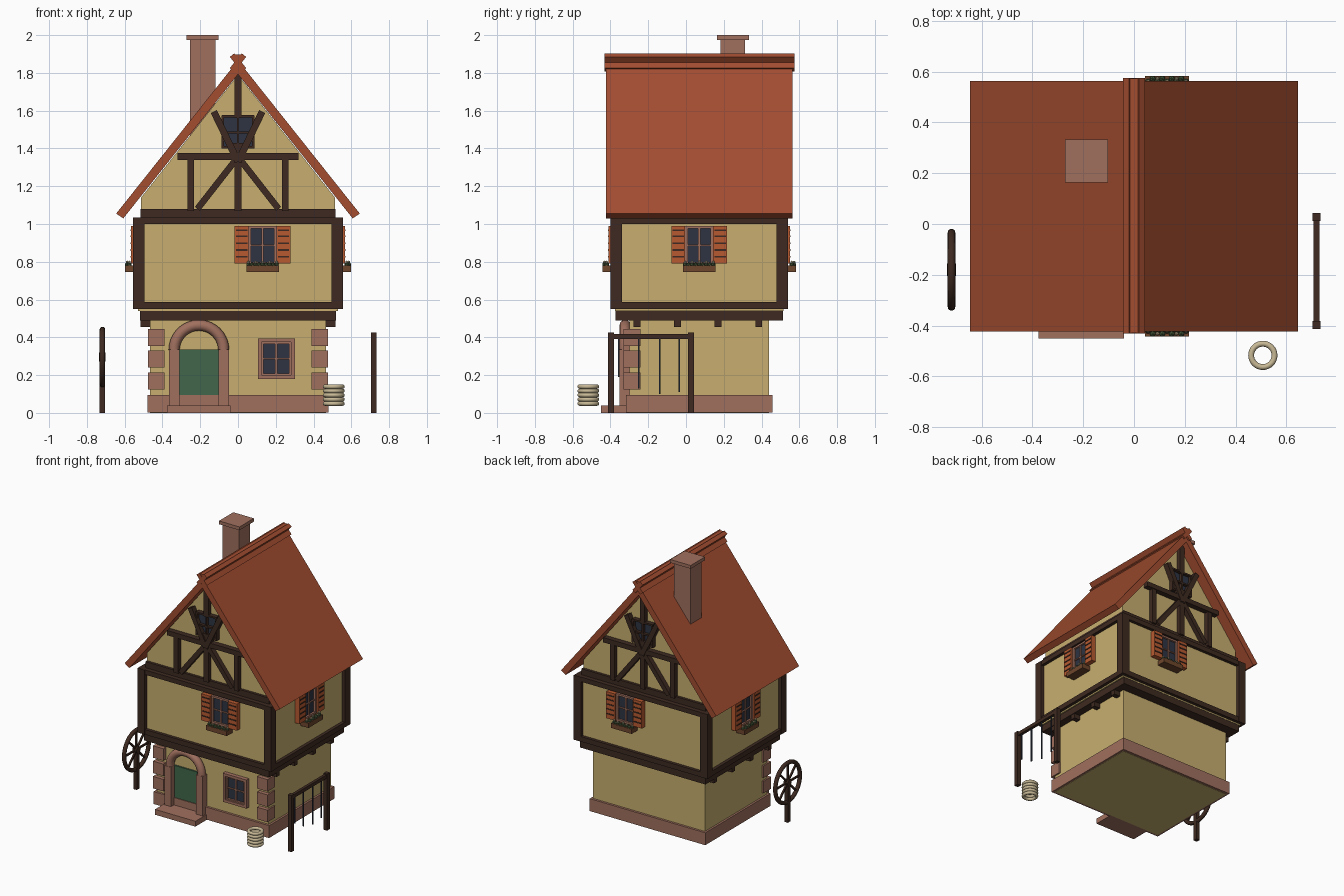
import bpy, bmesh, math
from mathutils import Matrix, Vector

if "Cube" in bpy.data.objects:
    bpy.data.objects.remove(bpy.data.objects["Cube"])


def material(name, *rgb):
    m = bpy.data.materials.new(name)
    m.use_nodes = True
    m.diffuse_color = (*rgb, 1)
    m.node_tree.nodes["Principled BSDF"].inputs["Base Color"].default_value = (*rgb, 1)
    return m


plaster = material("plaster", .58, .43, .16)
tile = material("roof_tile", .366, .075, .03)
timber = material("dark_timber", .048, .023, .015)
stone = material("pink_stone", .352, .162, .114)
green = material("door_green", .053, .133, .069)
glass = material("dark_glass", .026, .034, .054)
orange = material("shutter_orange", .479, .102, .03)
cream = material("cream", .578, .485, .305)
brown = material("planter_brown", .156, .061, .026)
leaf = material("leaf_green", .061, .102, .045)

MID = .07                       # depth of the house centre
HOUSE = Matrix.Translation((0, MID, 0))


def finish(name, bm, mat, M=Matrix(), smooth=False):
    bmesh.ops.recalc_face_normals(bm, faces=bm.faces)
    bm.transform(M)
    for f in bm.faces:
        f.smooth = smooth
    me = bpy.data.meshes.new(name)
    bm.to_mesh(me)
    bm.free()
    me.materials.append(mat)
    ob = bpy.data.objects.new(name, me)
    bpy.context.collection.objects.link(ob)
    return ob


def add_box(bm, center, size, rot=Matrix()):
    bmesh.ops.create_cube(bm, size=1, matrix=Matrix.Translation(center) @ rot @ Matrix.Diagonal((*size, 1)))


def boxes(name, mat, spans, M=Matrix()):
    """One object from boxes given as (x0, x1, y0, y1, z0, z1)."""
    bm = bmesh.new()
    for a, b, c, d, e, f in spans:
        add_box(bm, ((a + b) / 2, (c + d) / 2, (e + f) / 2), (b - a, d - c, f - e))
    return finish(name, bm, mat, M)


def slab(name, mat, x, y, z0, z1):
    return boxes(name, mat, [(-x, x, -y, y, z0, z1)], HOUSE)


def prism(name, mat, pts, y0, y1):
    bm = bmesh.new()
    face = bm.faces.new([bm.verts.new((x, y0, z)) for x, z in pts])
    out = bmesh.ops.extrude_face_region(bm, geom=[face])
    bmesh.ops.translate(bm, verts=[v for v in out["geom"] if isinstance(v, bmesh.types.BMVert)],
                        vec=(0, y1 - y0, 0))
    return finish(name, bm, mat)


def ring(name, mat, M, R, r, angle=math.tau, steps=32):
    """Round bar swept about the local z axis, starting from +x."""
    bm = bmesh.new()
    section = Matrix.Translation((R, 0, 0)) @ Matrix.Rotation(math.pi / 2, 4, 'X')
    bmesh.ops.create_circle(bm, segments=12, radius=r, matrix=section)
    bmesh.ops.spin(bm, geom=bm.verts[:] + bm.edges[:], cent=(0, 0, 0), axis=(0, 0, 1),
                   angle=angle, steps=steps)
    bmesh.ops.remove_doubles(bm, verts=bm.verts, dist=.0005)
    return finish(name, bm, mat, M, True)


def side(angle):
    return HOUSE @ Matrix.Rotation(math.radians(angle), 4, 'Z')


# Ground floor: walls, plinth and corner stones
slab("ground_walls", plaster, .465, .37, 0, .5)
slab("plinth", stone, .48, .387, .002, .095)
boxes("corner_stones", stone, [
    (s * .433 - .043, s * .433 + .043, -.33, -.24, z, z + .09)
    for s in (-1, 1) for z in (.125, .24, .355)])

# Jetty: joists and sill
boxes("floor_joists", timber, [(-.515, .515, y - .018, y + .018, .455, .495)
                               for y in (-.26, -.045, .17, .385)])
slab("jetty_sill", timber, .52, .443, .49, .552)

# Upper storey: walls and timber frame
slab("upper_walls", plaster, .53, .445, .54, 1.03)
slab("frame_bottom", timber, .553, .468, .55, .588)
slab("frame_top", timber, .553, .468, 1.0, 1.035)
boxes("corner_posts", timber, [
    (sx * .525 - .03, sx * .525 + .03, sy * .44 - .03, sy * .44 + .03, .55, 1.034)
    for sx in (-1, 1) for sy in (-1, 1)], HOUSE)
slab("gable_plate", timber, .515, .435, 1.03, 1.08)

# Gable walls and roof
prism("gable_walls", plaster, [(-.513, 1.07), (.513, 1.07), (.513, 1.14), (0, 1.79), (-.513, 1.14)],
      MID - .415, MID + .415)
prism("roof", tile, [(-.645, 1.055), (0, 1.866), (.645, 1.055), (.607, 1.03), (0, 1.793), (-.607, 1.03)],
      MID - .493, MID + .493)
bm = bmesh.new()
for s in (-1, 1):
    add_box(bm, (0, MID + .002, 1.855), (.1, 1.005, .03), Matrix.Rotation(s * math.radians(51), 4, 'Y'))
add_box(bm, (0, MID + .002, 1.87), (.03, 1.0, .055))
finish("roof_ridge", bm, tile)

# Chimney
boxes("chimney", stone, [(-.255, -.12, .182, .312, 1.35, 1.98), (-.272, -.102, .163, .333, 1.975, 2.0)])


def gable_timbers(M):
    bm = bmesh.new()

    def beam(x0, z0, x1, z1, w, y=-.43):
        d = Vector((x1 - x0, 0, z1 - z0))
        add_box(bm, ((x0 + x1) / 2, y, (z0 + z1) / 2), (d.length, .04, w),
                Matrix.Rotation(-math.atan2(d.z, d.x), 4, 'Y'))
    beam(-.32, 1.357, .32, 1.357, .036, -.437)
    beam(0, 1.07, 0, 1.4, .038)
    beam(0, 1.56, 0, 1.8, .038)
    for s in (-1, 1):
        beam(s * .25, 1.07, s * .25, 1.35, .036)
        beam(s * .215, 1.08, 0, 1.355, .034)
        beam(0, 1.33, s * .128, 1.595, .036, -.44)
        beam(s * .08, 1.4, s * .08, 1.575, .014)
    for z in (1.407, 1.485, 1.57):
        beam(-.085, z, .085, z, .012)
    beam(0, 1.4, 0, 1.575, .012)
    beam(-.05, 1.41, .05, 1.41, .04)
    finish("gable_timbers", bm, timber, M)
    boxes("attic_glass", glass, [(-.08, .08, -.428, -.41, 1.4, 1.57)], M)


for a in (0, 180):
    gable_timbers(side(a))


def window(name, M, u, wall, z0, z1, w):
    """Glazed frame with a cross bar; the wall face lies at local y = -wall."""
    zm, t = (z0 + z1) / 2, .014
    boxes(name + "_glass", glass, [(u - w, u + w, -wall - .008, -wall + .01, z0, z1)], M)
    y0, y1 = -wall - .022, -wall + .01
    spans = [(u + s * (w - t / 2) - t / 2, u + s * (w - t / 2) + t / 2, y0, y1, z0, z1) for s in (-1, 1)]
    spans += [(u - w, u + w, y0, y1, z, z + t) for z in (z0, z1 - t)]
    spans += [(u - .006, u + .006, y0 + .005, y1, z0, z1),
              (u - w, u + w, y0 + .005, y1, zm - .004, zm + .004)]
    boxes(name + "_frame", stone, spans, M)


def shuttered_window(M, u, wall):
    window("upper_window", M, u, wall, .785, .99, .074)
    for s in (-1, 1):
        c = u + s * .111
        boxes("shutter", orange, [(c - .037, c + .037, -wall - .036, -wall + .01, .79, .99)], M)
        boxes("shutter_slats", timber, [(c - .03, c + .03, -wall - .039, -wall - .03, z, z + .009)
                                        for z in (.822, .858, .894, .930, .962)], M)
    # Flower box with leaves and blossoms
    boxes("flower_box", brown, [(u - .086, u + .086, -wall - .067, -wall + .01, .745, .78)], M)
    for name, mat, n, z in (("leaves", leaf, 9, .785), ("blossoms", cream, 5, .798)):
        bm = bmesh.new()
        for i in range(n):
            x = u - .075 + .15 * i / (n - 1)
            bmesh.ops.create_icosphere(bm, subdivisions=1, radius=.013 if mat == leaf else .008,
                                       matrix=Matrix.Translation((x, -wall - .045 - .012 * (i % 2), z)))
        finish(name, bm, mat, M)


for a, u, wall in ((0, .13, .445), (90, 0, .53), (180, -.13, .445), (270, 0, .53)):
    shuttered_window(side(a), u, wall)

# Ground floor window with a heavier stone surround
window("ground_window", HOUSE, .203, .37, .195, .38, .082)
boxes("window_surround", stone, [(.105, .125, -.33, -.29, .18, .395), (.281, .301, -.33, -.29, .18, .395),
                                 (.105, .301, -.33, -.29, .18, .2), (.105, .301, -.33, -.29, .375, .395)])

# Doorway: step, door, jambs and round arch
DX = -.207
boxes("door_step", stone, [(DX - .168, DX + .168, -.45, -.3, 0, .04)])
boxes("door", green, [(DX - .105, DX + .105, -.312, -.29, .04, .335)])
boxes("door_jambs", stone, [(DX + s * .131 - .028, DX + s * .131 + .028, -.352, -.29, .04, .335)
                            for s in (-1, 1)])
ring("door_arch", stone, Matrix.Translation((DX, -.323, .333)) @ Matrix.Rotation(math.pi / 2, 4, 'X'),
     .131, .029, math.pi, 20)

# Wagon wheel on its post
hub = Matrix.Translation((-.718, -.18, .295)) @ Matrix.Rotation(math.pi / 2, 4, 'Y')
ring("wheel_rim", timber, hub, .146, .015)
bm = bmesh.new()
for i in range(4):
    add_box(bm, (0, 0, 0), (.28, .012, .012), Matrix.Rotation(i * math.pi / 4, 4, 'Z'))
bmesh.ops.create_cone(bm, cap_ends=True, segments=12, radius1=.024, radius2=.024, depth=.034)
finish("wheel_spokes", bm, timber, hub)
boxes("wheel_post", timber, [(-.732, -.704, -.196, -.164, 0, .295)])

# Tool rack with hanging rods
boxes("rack_posts", timber, [(.703, .733, y - .016, y + .016, 0, .425) for y in (-.397, .027)])
boxes("rack_rail", timber, [(.707, .729, -.4, .03, .392, .418)])
boxes("rack_rods", glass, [(.714, .722, y - .004, y + .004, z, .395)
                           for y, z in ((-.355, .19), (-.25, .13), (-.138, .1), (-.036, .11))])

# Coiled rope stack
for i in range(5):
    ring("rope_coil", cream, Matrix.Translation((.507, -.517, .049 + i * .0225)), .046, .0115)
